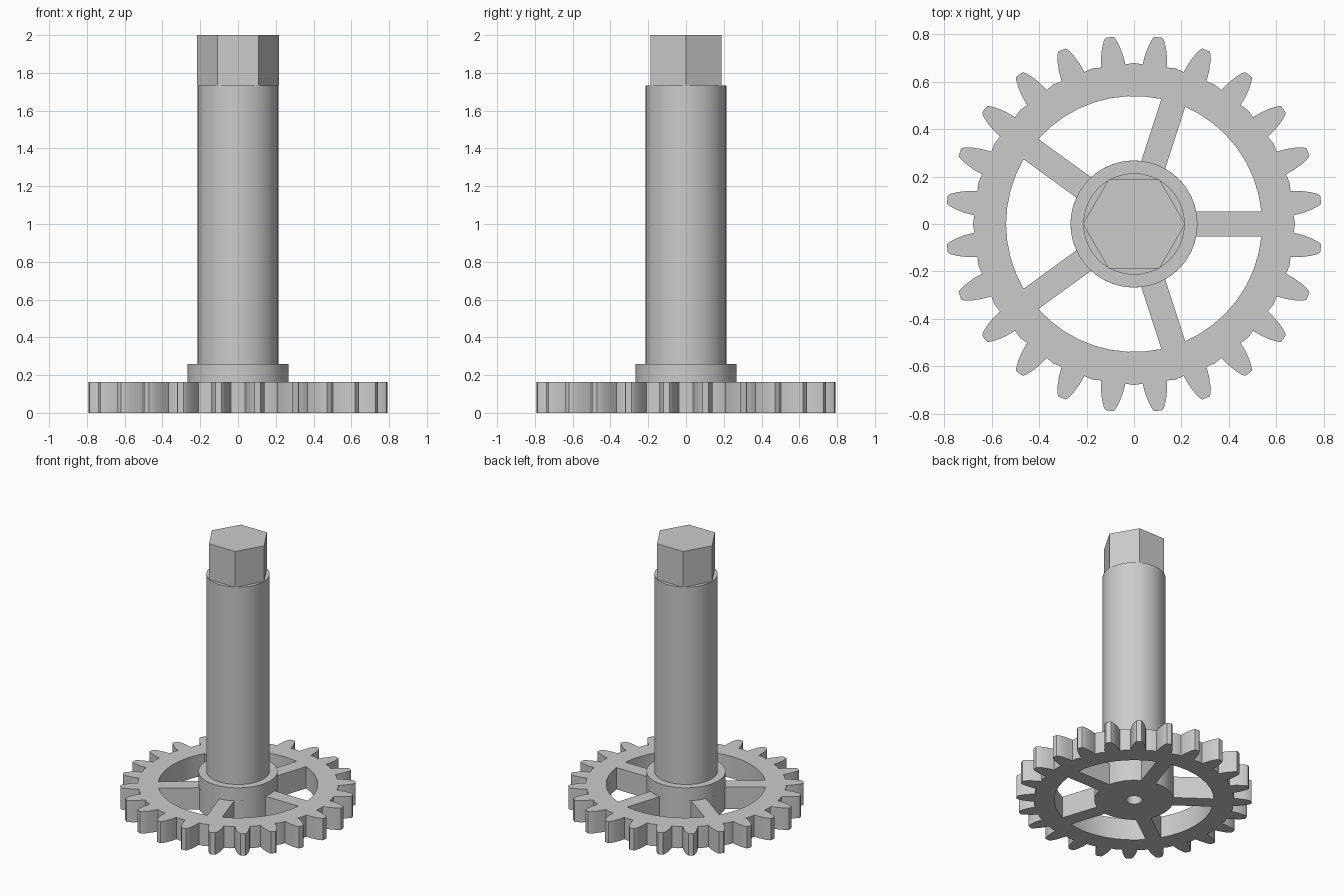
import bpy, bmesh
from math import radians, sin, cos, asin, pi

cube = bpy.data.objects.get("Cube")
if cube:
    bpy.data.objects.remove(cube, do_unlink=True)

steel = bpy.data.materials.new("plain grey")
steel.use_nodes = True
steel.diffuse_color = (0.6, 0.6, 0.6, 1)
steel.node_tree.nodes["Principled BSDF"].inputs["Base Color"].default_value = (0.6, 0.6, 0.6, 1)


def polar(r, a):
    return (r * cos(a), r * sin(a))


def circle(r, n):
    return [polar(r, 2 * pi * i / n) for i in range(n)]


def arc(r, a0, a1, n):
    return [polar(r, a0 + (a1 - a0) * i / n) for i in range(n + 1)]


def extrude_outline(name, loops, z0, z1):
    """Extrude a flat outline (first loop) with holes (other loops) from z0 to z1."""
    curve = bpy.data.curves.new(name, 'CURVE')
    curve.dimensions = '2D'
    curve.fill_mode = 'BOTH'
    curve.extrude = (z1 - z0) / 2
    for loop in loops:
        spline = curve.splines.new('POLY')
        spline.points.add(len(loop) - 1)
        for point, (x, y) in zip(spline.points, loop):
            point.co = (x, y, 0, 1)
        spline.use_cyclic_u = True
    obj = bpy.data.objects.new(name, curve)
    bpy.context.collection.objects.link(obj)
    bpy.ops.object.select_all(action='DESELECT')
    obj.select_set(True)
    bpy.context.view_layer.objects.active = obj
    bpy.ops.object.convert(target='MESH')
    obj = bpy.context.view_layer.objects.active
    obj.name = name
    # weld the caps to the walls and move to height
    bm = bmesh.new()
    bm.from_mesh(obj.data)
    bmesh.ops.remove_doubles(bm, verts=bm.verts, dist=1e-5)
    bmesh.ops.translate(bm, verts=bm.verts, vec=(0, 0, (z0 + z1) / 2))
    bmesh.ops.recalc_face_normals(bm, faces=bm.faces)
    bm.to_mesh(obj.data)
    bm.free()
    obj.data.materials.clear()
    obj.data.materials.append(steel)
    bpy.ops.object.shade_smooth_by_angle(angle=radians(30))
    return obj


# Toothed rim outline: 24 curved teeth
TEETH = 24
flank = [(0.675, 4.4), (0.715, 3.75), (0.755, 2.8), (0.785, 1.8), (0.795, 1.2)]
teeth = []
for i in range(TEETH):
    mid = 2 * pi * (i + 0.5) / TEETH
    teeth += [polar(r, mid - radians(a)) for r, a in flank]
    teeth += [polar(r, mid + radians(a)) for r, a in reversed(flank)]
    teeth.append(polar(0.68, mid + pi / TEETH))

# Five openings between straight spokes
SPOKES, HALF_WIDTH, R_HUB, R_RIM = 5, 0.053, 0.268, 0.54
step = 2 * pi / SPOKES
outer, inner = asin(HALF_WIDTH / R_RIM), asin(HALF_WIDTH / R_HUB)
openings = [arc(R_RIM, k * step + outer, (k + 1) * step - outer, 8)
            + arc(R_HUB, (k + 1) * step - inner, k * step + inner, 8)
            for k in range(SPOKES)]

# Gear wheel with a small bore underneath
extrude_outline("gear_wheel", [teeth] + openings + [circle(0.054, 24)], 0, 0.163)

# Collar, round shaft and hexagonal drive end
extrude_outline("hub_collar", [circle(R_HUB, 48)], 0.163, 0.26)
extrude_outline("shaft", [circle(0.214, 48)], 0.26, 1.733)
extrude_outline("hex_end", [circle(0.216, 6)], 1.733, 2.0)
